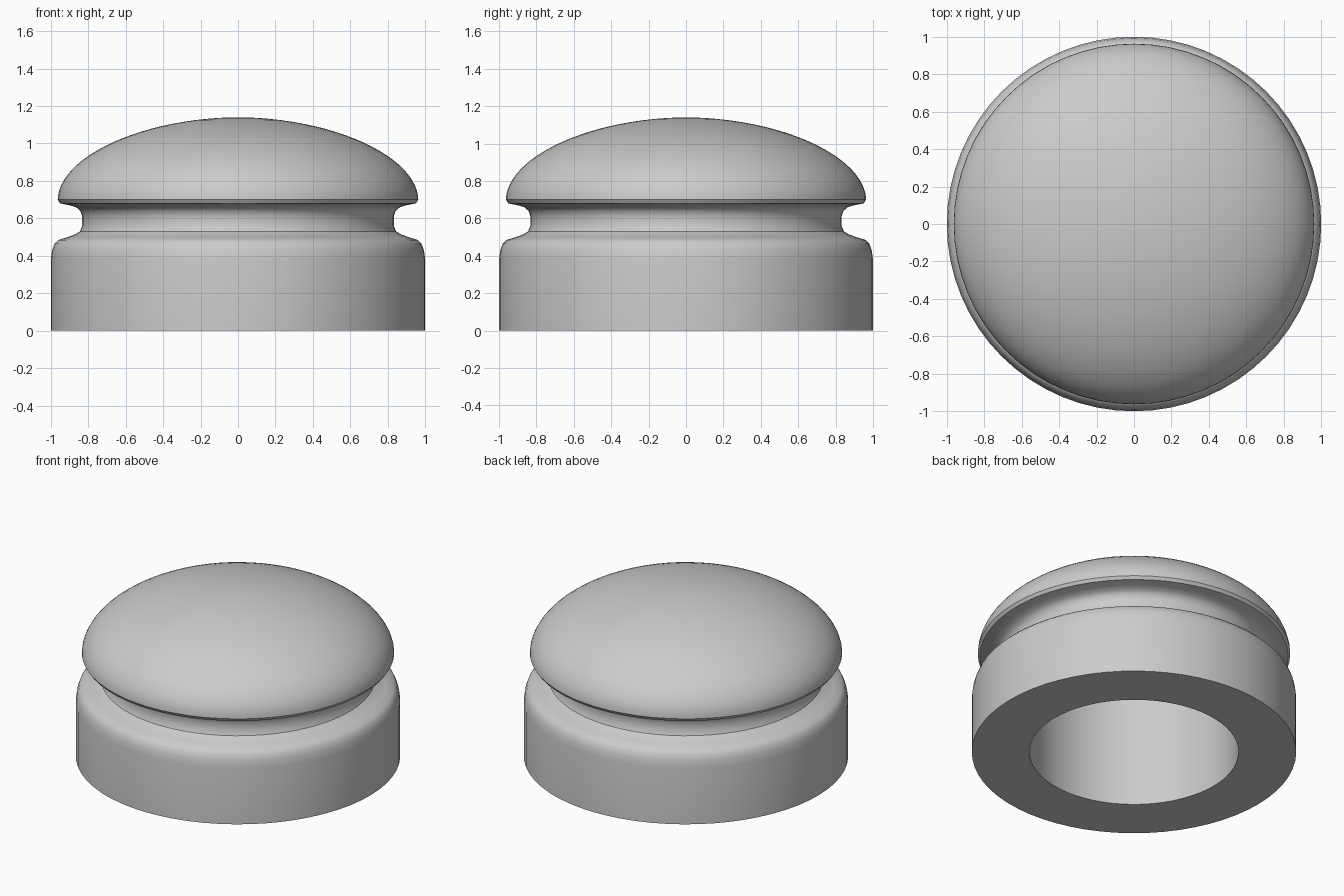
import bpy, bmesh, math

SIDES = 64

cube = bpy.data.objects.get("Cube")
if cube:
    bpy.data.objects.remove(cube, do_unlink=True)

grey = bpy.data.materials.new("plain_grey")
grey.use_nodes = True
colour = (0.6, 0.6, 0.6, 1)
grey.diffuse_color = colour
grey.node_tree.nodes["Principled BSDF"].inputs["Base Color"].default_value = colour


def lathe(name, profile):
    """Spin a radius/height profile around the z axis."""
    bm = bmesh.new()
    verts = [bm.verts.new((r, 0, z)) for r, z in profile]
    edges = [bm.edges.new(pair) for pair in zip(verts, verts[1:])]
    bmesh.ops.spin(bm, geom=verts + edges, cent=(0, 0, 0), axis=(0, 0, 1),
                   angle=math.tau, steps=SIDES, use_duplicate=False)
    bmesh.ops.remove_doubles(bm, verts=bm.verts, dist=0.0005)
    bmesh.ops.recalc_face_normals(bm, faces=bm.faces)
    mesh = bpy.data.meshes.new(name)
    bm.to_mesh(mesh)
    bm.free()
    mesh.materials.append(grey)
    obj = bpy.data.objects.new(name, mesh)
    bpy.context.collection.objects.link(obj)
    bpy.ops.object.select_all(action='DESELECT')
    obj.select_set(True)
    bpy.context.view_layer.objects.active = obj
    bpy.ops.object.shade_smooth_by_angle(angle=math.radians(35))
    return obj


# Blind bore and straight collar with a rounded shoulder
bore = [(0, 0.8), (0.645, 0.8), (0.645, 0)]
collar = [(1, 0), (1, 0.38), (0.993, 0.43), (0.98, 0.465), (0.96, 0.485)]

# Waisted groove between collar and cap
groove = [(0.91, 0.5), (0.87, 0.515), (0.845, 0.53), (0.832, 0.56),
          (0.832, 0.61), (0.842, 0.64), (0.865, 0.66), (0.9, 0.67)]

# Cap rim, then a slightly flattened dome
rim = [(0.95, 0.68)]
dome = []
for i in range(25):
    a = math.pi / 2 * i / 24
    r = 0.963 * max(math.cos(a), 0) ** 1.05
    dome.append((r if i < 24 else 0, 0.7 + 0.44 * math.sin(a) ** 1.05))

lathe("domed_knob", bore + collar + groove + rim + dome)
